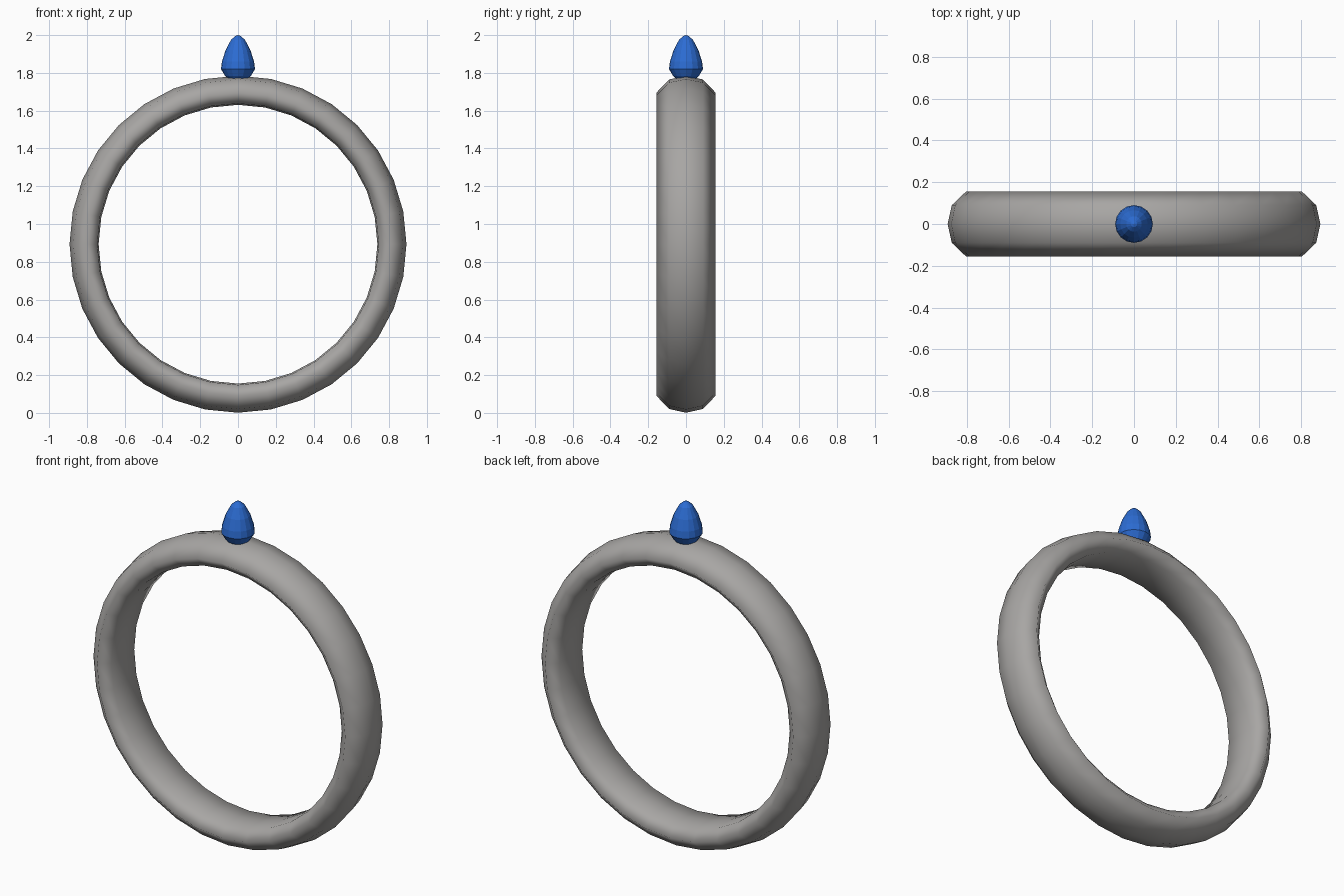
import bpy, math

if "Cube" in bpy.data.objects:
    bpy.data.objects.remove(bpy.data.objects["Cube"])


def material(name, rgb):
    m = bpy.data.materials.new(name)
    m.diffuse_color = (*rgb, 1)
    m.use_nodes = True
    m.node_tree.nodes["Principled BSDF"].inputs["Base Color"].default_value = m.diffuse_color
    return m


def make(name, verts, faces, mat):
    me = bpy.data.meshes.new(name)
    me.from_pydata(verts, [], faces)
    me.materials.append(mat)
    ob = bpy.data.objects.new(name, me)
    bpy.context.collection.objects.link(ob)
    return ob


metal = material("grey metal", (0.39, 0.38, 0.37))
blue = material("blue gem", (0.025, 0.15, 0.65))

# band: domed outside, flatter inside, swept around the y axis
half = [(0.09, 0.872), (0.156, 0.803), (0.105, 0.745)]  # (y, radius)
section = [(0, 0.892)] + half + [(0, 0.738)] + [(-y, r) for y, r in reversed(half)]
N, P, CZ = 32, len(section), 0.893
verts = []
for i in range(N):
    a = 2 * math.pi * i / N
    verts += [(r * math.sin(a), y, CZ + r * math.cos(a)) for y, r in section]
faces = [(i * P + j, i * P + (j + 1) % P,
          (i + 1) % N * P + (j + 1) % P, (i + 1) % N * P + j)
         for i in range(N) for j in range(P)]
band = make("ring_band", verts, faces, metal)
band.data.shade_smooth()

# gem: faceted bullet shape, seated slightly into the band
profile = [(0.05, 1.765), (0.068, 1.783), (0.09, 1.82), (0.085, 1.86),
           (0.066, 1.92), (0.037, 1.975), (0.015, 1.995)]  # (radius, z)
S = 16
verts = [(r * math.cos(2 * math.pi * k / S), r * math.sin(2 * math.pi * k / S), z)
         for r, z in profile for k in range(S)]
faces = [(i * S + k, i * S + (k + 1) % S, (i + 1) * S + (k + 1) % S, (i + 1) * S + k)
         for i in range(len(profile) - 1) for k in range(S)]
verts.append((0, 0, 2.0))
top = (len(profile) - 1) * S
faces += [(top + k, top + (k + 1) % S, len(verts) - 1) for k in range(S)]
faces.append(tuple(reversed(range(S))))
make("gem", verts, faces, blue)
